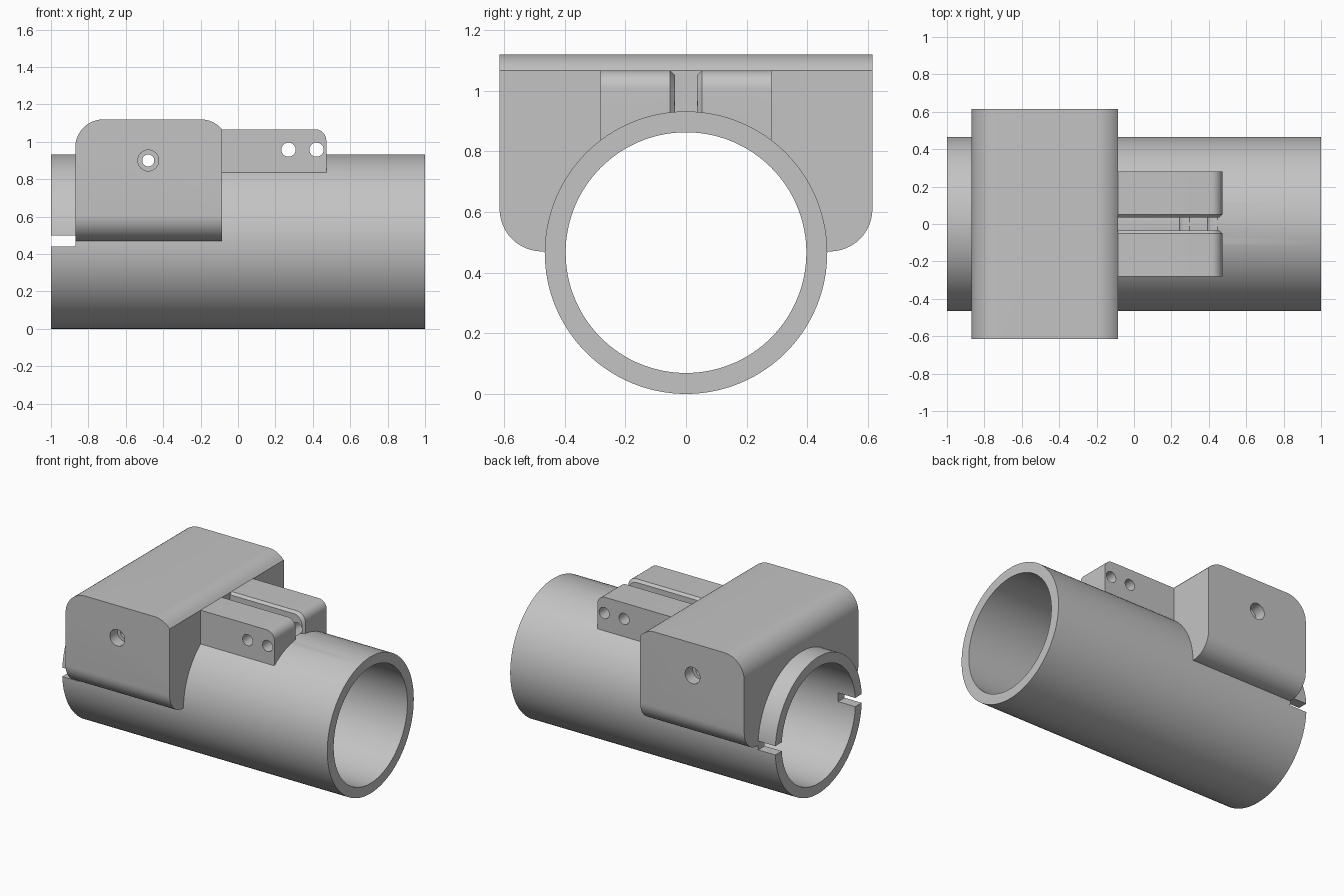
import bpy, bmesh
from math import sin, cos, pi, radians, sqrt

old = bpy.data.objects.get("Cube")
if old:
    bpy.data.objects.remove(old)

grey = bpy.data.materials.new("plain grey")
grey.use_nodes = True
COLOUR = (0.55, 0.55, 0.55, 1)
grey.diffuse_color = COLOUR
grey.node_tree.nodes["Principled BSDF"].inputs["Base Color"].default_value = COLOUR

RO, RI = 0.466, 0.397           # tube radii
ZC = RO                         # tube axis height
SX0, SX1, SY = -0.87, -0.085, 0.615   # saddle extents
TOP = 1.12


def loft(name, rings):
    """Closed solid through rings of equal point count."""
    bm = bmesh.new()
    loops = [[bm.verts.new(p) for p in ring] for ring in rings]
    n = len(loops[0])
    for a, b in zip(loops, loops[1:]):
        for i in range(n):
            j = (i + 1) % n
            bm.faces.new((a[i], a[j], b[j], b[i]))
    bm.faces.new(loops[0])
    bm.faces.new(loops[-1])
    bmesh.ops.recalc_face_normals(bm, faces=bm.faces)
    mesh = bpy.data.meshes.new(name)
    bm.to_mesh(mesh)
    bm.free()
    mesh.materials.append(grey)
    ob = bpy.data.objects.new(name, mesh)
    bpy.context.collection.objects.link(ob)
    return ob


def arc(cx, cy, r, a0, a1, n=12):
    angles = [radians(a0 + (a1 - a0) * i / n) for i in range(n + 1)]
    return [(cx + r * cos(a), cy + r * sin(a)) for a in angles]


def along_x(name, outline, x0, x1):
    return loft(name, [[(x, y, z) for y, z in outline] for x in (x0, x1)])


def along_y(name, outline, y0, y1):
    return loft(name, [[(x, y, z) for x, z in outline] for y in (y0, y1)])


def circle(cx, cy, r, n):
    return arc(cx, cy, r, 0, 360, n)[:-1]


def box(name, x0, x1, y, z0, z1):
    return along_x(name, [(-y, z0), (y, z0), (y, z1), (-y, z1)], x0, x1)


def boolean(ob, other, operation="DIFFERENCE"):
    """Apply a boolean and remove the helper."""
    other.hide_render = True
    mod = ob.modifiers.new("cut", "BOOLEAN")
    mod.operation, mod.solver, mod.object = operation, "EXACT", other
    bpy.context.view_layer.objects.active = ob
    bpy.ops.object.modifier_apply(modifier=mod.name)
    bpy.data.objects.remove(other)


def drill(ob, x, z, r, y0=-1, y1=1):
    boolean(ob, along_y("drill", circle(x, z, r, 32), y0, y1))


# Tube with a slot across its left end
tube = along_x("tube", circle(0, ZC, RO, 128), -1, 1)
boolean(tube, along_x("bore", circle(0, ZC, RI, 128), -1.1, 1.1))
boolean(tube, box("slot", -1.1, SX0, 1, 0.44, 0.5))

# Saddle block: side profile with rounded top, then rounded lower corners
R = 0.15
front_drop = sqrt(R * R - (SX1 + 0.2) ** 2)
profile = [(SX0, 0.4), (SX1, 0.4), (SX1, TOP - R + front_drop)]
profile += arc(-0.2, TOP - R, R, 45, 90)[1:] + arc(SX0 + R, TOP - R, R, 90, 180)
saddle = along_y("saddle_block", profile, -SY, SY)
right = arc(SY - 0.14, 0.61, 0.14, 270, 360)
section = right + [(SY, 1.3), (-SY, 1.3)] + [(-y, z) for y, z in reversed(right)]
boolean(saddle, along_x("section", section, -1, 0.1), "INTERSECT")
boolean(saddle, along_x("seat", circle(0, ZC, RO - 0.01, 128), -1.1, 1.1))


# Pair of lugs with chamfered inner edges
def lug_ring(y, inset):
    x1, z1, r = 0.472 - inset, 1.067 - inset, 0.06
    pts = [(SX1 - 0.05, 0.75), (x1, 0.75)] + arc(x1 - r, z1 - r, r, 0, 90)
    pts.append((SX1 - 0.05, z1))
    return [(x, y, z) for x, z in pts]


lugs = []
for side, name in ((1, "back_lug"), (-1, "front_lug")):
    lug = loft(name, [lug_ring(side * 0.282, 0), lug_ring(side * 0.052, 0),
                      lug_ring(side * 0.036, 0.016)])
    boolean(lug, along_x("seat", circle(0, ZC, RO - 0.01, 128), -1.1, 1.1))
    lugs.append(lug)

# Cross holes, with counterbores on both saddle sides
for ob in [tube] + lugs:
    for x in (0.27, 0.42):
        drill(ob, x, 0.958, 0.038)
for ob in (tube, saddle):
    drill(ob, -0.48, 0.9, 0.032)
for side in (1, -1):
    drill(saddle, -0.48, 0.9, 0.056, side * (SY - 0.08), side * 0.8)

# Smooth the round surfaces, keep the edges crisp
bpy.ops.object.select_all(action="DESELECT")
for ob in [tube, saddle] + lugs:
    ob.select_set(True)
bpy.context.view_layer.objects.active = tube
bpy.ops.object.shade_smooth_by_angle(angle=radians(30))
